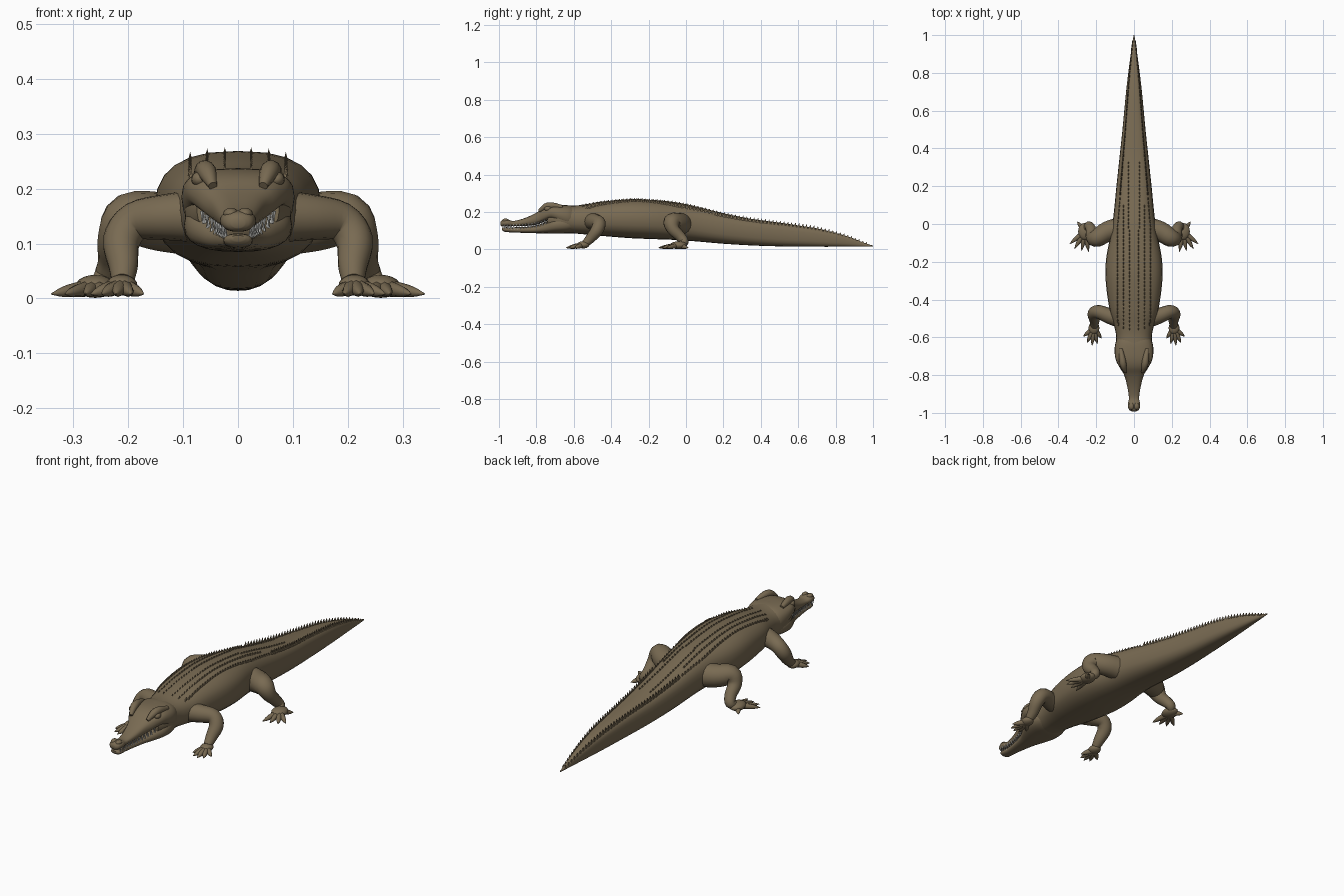
import bpy, bmesh, math
from mathutils import Vector, Matrix

cube = bpy.data.objects.get("Cube")
if cube:
    bpy.data.objects.remove(cube, do_unlink=True)


def material(name, rgb):
    m = bpy.data.materials.new(name)
    m.use_nodes = True
    m.diffuse_color = (*rgb, 1)
    m.node_tree.nodes["Principled BSDF"].inputs["Base Color"].default_value = (*rgb, 1)
    return m


HIDE = material("olive brown hide", (0.19, 0.145, 0.085))
TOOTH = material("pale tooth", (0.5, 0.5, 0.48))


def finish(name, bm, mat=HIDE, smooth=True):
    bmesh.ops.recalc_face_normals(bm, faces=bm.faces)
    mesh = bpy.data.meshes.new(name)
    bm.to_mesh(mesh)
    bm.free()
    mesh.materials.append(mat)
    ob = bpy.data.objects.new(name, mesh)
    bpy.context.collection.objects.link(ob)
    if smooth:
        bpy.ops.object.select_all(action='DESELECT')
        ob.select_set(True)
        bpy.context.view_layer.objects.active = ob
        bpy.ops.object.shade_smooth_by_angle(angle=math.radians(50))
    return ob


def spline(rows, steps=4):
    """Smooth curve through rows of numbers."""
    pts = [Vector(r) for r in rows]
    pts = [pts[0]] + pts + [pts[-1]]
    out = []
    for a, b, c, d in zip(pts, pts[1:], pts[2:], pts[3:]):
        for i in range(steps):
            t = i / steps
            out.append(0.5 * (2 * b + (c - a) * t + (2 * a - 5 * b + 4 * c - d) * t ** 2
                              + (3 * b - a - 3 * c + d) * t ** 3))
    return out + [pts[-1]]


def loft(bm, rings):
    loops = [[bm.verts.new(p) for p in ring] for ring in rings]
    n = len(loops[0])
    for a, b in zip(loops, loops[1:]):
        for i in range(n):
            bm.faces.new((a[i], a[(i + 1) % n], b[(i + 1) % n], b[i]))
    bm.faces.new(loops[0])
    bm.faces.new(loops[-1])


def power(v, e):
    return math.copysign(abs(v) ** e, v)


def hull(name, stations, sides=24):
    """Loft of rounded-box sections: y, half width, top, bottom, roundness."""
    rings = []
    for y, w, top, bot, e in stations:
        mid, h = (top + bot) / 2, (top - bot) / 2
        angles = [math.tau * i / sides for i in range(sides)]
        rings.append([(w * power(math.cos(a), e), y, mid + h * power(math.sin(a), e))
                      for a in angles])
    bm = bmesh.new()
    loft(bm, rings)
    return finish(name, bm)


def tube(bm, rows, sides=12, steps=4):
    """Tapered limb through rows of x, y, z, radius."""
    pts = spline([(Vector(r).to_4d() if len(r) == 3 else r) for r in rows], steps)
    rings, last, u = [], None, None
    for i, p in enumerate(pts):
        t = (pts[min(i + 1, len(pts) - 1)] - pts[max(i - 1, 0)]).to_3d().normalized()
        if u is None:
            u = t.orthogonal().normalized()
        else:
            u = last.rotation_difference(t) @ u
        last, v = t, t.cross(u)
        rings.append([p.to_3d() + p.w * (u * math.cos(k) + v * math.sin(k))
                      for k in (math.tau * j / sides for j in range(sides))])
    loft(bm, rings)


def ball(bm, centre, size):
    m = Matrix.Translation(centre) @ Matrix.Diagonal((*size, 1))
    bmesh.ops.create_uvsphere(bm, u_segments=16, v_segments=10, radius=1, matrix=m)


# Trunk and tail
body = spline([
    (-0.74, 0.075, 0.21, 0.11, 0.9), (-0.68, 0.097, 0.236, 0.088, 0.85),
    (-0.60, 0.094, 0.234, 0.085, 0.85), (-0.54, 0.105, 0.24, 0.08, 0.85),
    (-0.45, 0.13, 0.255, 0.072, 0.82), (-0.30, 0.15, 0.268, 0.06, 0.8),
    (-0.18, 0.147, 0.264, 0.055, 0.8), (-0.05, 0.122, 0.25, 0.05, 0.8),
    (0.05, 0.108, 0.23, 0.043, 0.78), (0.20, 0.093, 0.193, 0.03, 0.72),
    (0.35, 0.077, 0.163, 0.021, 0.68), (0.50, 0.061, 0.142, 0.016, 0.66),
    (0.70, 0.042, 0.112, 0.014, 0.66), (0.85, 0.024, 0.074, 0.014, 0.7),
    (0.95, 0.01, 0.036, 0.014, 0.8), (1.0, 0.002, 0.02, 0.014, 1)])
hull("body_and_tail", body)

# Head: upper skull and snout, then lower jaw
upper = spline([
    (-0.992, 0.012, 0.146, 0.128, 1), (-0.982, 0.027, 0.157, 0.122, 0.9),
    (-0.955, 0.033, 0.16, 0.122, 0.85), (-0.92, 0.027, 0.152, 0.124, 0.85),
    (-0.86, 0.036, 0.168, 0.125, 0.8), (-0.80, 0.052, 0.196, 0.132, 0.75),
    (-0.76, 0.076, 0.222, 0.146, 0.75), (-0.72, 0.096, 0.234, 0.157, 0.75),
    (-0.67, 0.103, 0.237, 0.13, 0.78), (-0.62, 0.095, 0.234, 0.11, 0.8),
    (-0.58, 0.07, 0.22, 0.12, 0.9)])
hull("skull_and_snout", upper)
lower = spline([
    (-0.984, 0.012, 0.115, 0.104, 1), (-0.97, 0.026, 0.118, 0.094, 0.9),
    (-0.92, 0.026, 0.118, 0.09, 0.85), (-0.86, 0.034, 0.12, 0.088, 0.8),
    (-0.80, 0.048, 0.128, 0.086, 0.8), (-0.75, 0.073, 0.148, 0.085, 0.8),
    (-0.70, 0.096, 0.175, 0.085, 0.8), (-0.64, 0.095, 0.18, 0.086, 0.85),
    (-0.58, 0.07, 0.16, 0.1, 0.9)])
hull("lower_jaw", lower)


def at(profile, y):
    """Section values of a profile at a given y."""
    for a, b in zip(profile, profile[1:]):
        if a[0] <= y <= b[0]:
            return a.lerp(b, (y - a[0]) / max(b[0] - a[0], 1e-6))
    return profile[-1]


# Teeth along the edges of both jaws
bm = bmesh.new()
for profile, level, down in ((upper, 3, 1), (lower, 2, -1)):
    for i in range(14):
        y = -0.972 + 0.0165 * i + (0.008 if down < 0 else 0)
        s = at(profile, y)
        for side in (1, -1):
            z = s[level] + down * 0.002
            m = Matrix.Translation((side * s[1] * 0.84, y, z))
            if down > 0:
                m = m @ Matrix.Rotation(math.pi, 4, 'X')
            bmesh.ops.create_cone(bm, segments=6, radius1=0.0045, radius2=0.0005,
                                  depth=0.02, cap_ends=True, matrix=m)
finish("teeth", bm, TOOTH)

# Brow ridges, eyes and nostril swellings
bm = bmesh.new()
for side in (1, -1):
    tube(bm, [(side * 0.046, -0.785, 0.205, 0.008), (side * 0.056, -0.75, 0.229, 0.017),
              (side * 0.062, -0.715, 0.234, 0.017), (side * 0.07, -0.66, 0.226, 0.01)])
    ball(bm, (side * 0.07, -0.738, 0.217), (0.015, 0.02, 0.014))
    ball(bm, (side * 0.013, -0.965, 0.154), (0.014, 0.019, 0.011))
finish("brows_and_nostrils", bm)


# Rows of keeled scutes over the back and the twin crest of the tail
def scute(bm, x, y, z, length, width, height):
    base = [bm.verts.new((x + dx * width, y + dy * length, z - 0.006))
            for dx, dy in ((-1, -1), (1, -1), (1, 1), (-1, 1))]
    tip = bm.verts.new((x, y + length * 0.6, z + height))
    bm.faces.new(base)
    for i in range(4):
        bm.faces.new((base[i], base[(i + 1) % 4], tip))


def row(bm, start, end, offset, height):
    for i in range(int((end - start) / 0.02)):
        y = start + 0.02 * i
        _, w, top, bot, e = at(body, y)
        x = offset(y, w)
        mid, h = (top + bot) / 2, (top - bot) / 2
        z = mid + h * (1 - (abs(x) / w) ** (2 / e)) ** (e / 2)
        for side in (1, -1):
            scute(bm, side * x, y, z, 0.0105, 0.004, min(height, 0.006 + (1 - y) * 0.05))


bm = bmesh.new()
row(bm, -0.56, -0.02, lambda y, w: 0.024, 0.007)
row(bm, -0.02, 0.35, lambda y, w: 0.03, 0.007)
row(bm, -0.55, 0.12, lambda y, w: 0.056, 0.008)
row(bm, -0.53, 0.16, lambda y, w: min(0.087, 0.75 * w), 0.01)
row(bm, 0.16, 0.99, lambda y, w: 0.75 * w, 0.022)
finish("back_scutes", bm, smooth=False)


# Legs with webbed, clawed feet
def leg(name, path, palm, palm_size, toes):
    for side, word in ((1, "left"), (-1, "right")):
        flip = lambda x, *rest: (side * x, *rest)
        bm = bmesh.new()
        tube(bm, [flip(*p) for p in path], sides=16)
        ball(bm, flip(*palm), palm_size)
        for x, y in toes:
            a, b = Vector(palm), Vector((x, y, 0.008))
            rows = [(*a.lerp(b, t), r) for t, r in
                    ((0.1, 0.014), (0.45, 0.013), (0.75, 0.009), (1, 0.001))]
            tube(bm, [flip(*p) for p in rows], sides=8, steps=3)
        finish(f"{word}_{name}", bm)


leg("front_leg",
    [(0.06, -0.505, 0.15, 0.05), (0.13, -0.487, 0.148, 0.042), (0.187, -0.465, 0.14, 0.036),
     (0.212, -0.475, 0.105, 0.034), (0.209, -0.51, 0.06, 0.027), (0.21, -0.54, 0.03, 0.02)],
    (0.212, -0.55, 0.024), (0.029, 0.034, 0.019),
    [(0.172, -0.605), (0.194, -0.635), (0.222, -0.642), (0.248, -0.628), (0.268, -0.595)])
leg("hind_leg",
    [(0.06, -0.02, 0.135, 0.06), (0.14, -0.04, 0.14, 0.054), (0.198, -0.075, 0.145, 0.047),
     (0.222, -0.068, 0.107, 0.034), (0.227, -0.03, 0.068, 0.028),
     (0.24, -0.01, 0.038, 0.024), (0.255, -0.035, 0.025, 0.016)],
    (0.26, -0.04, 0.022), (0.036, 0.046, 0.021),
    [(0.24, -0.148), (0.277, -0.142), (0.315, -0.132), (0.34, -0.105), (0.3, 0.012)])
